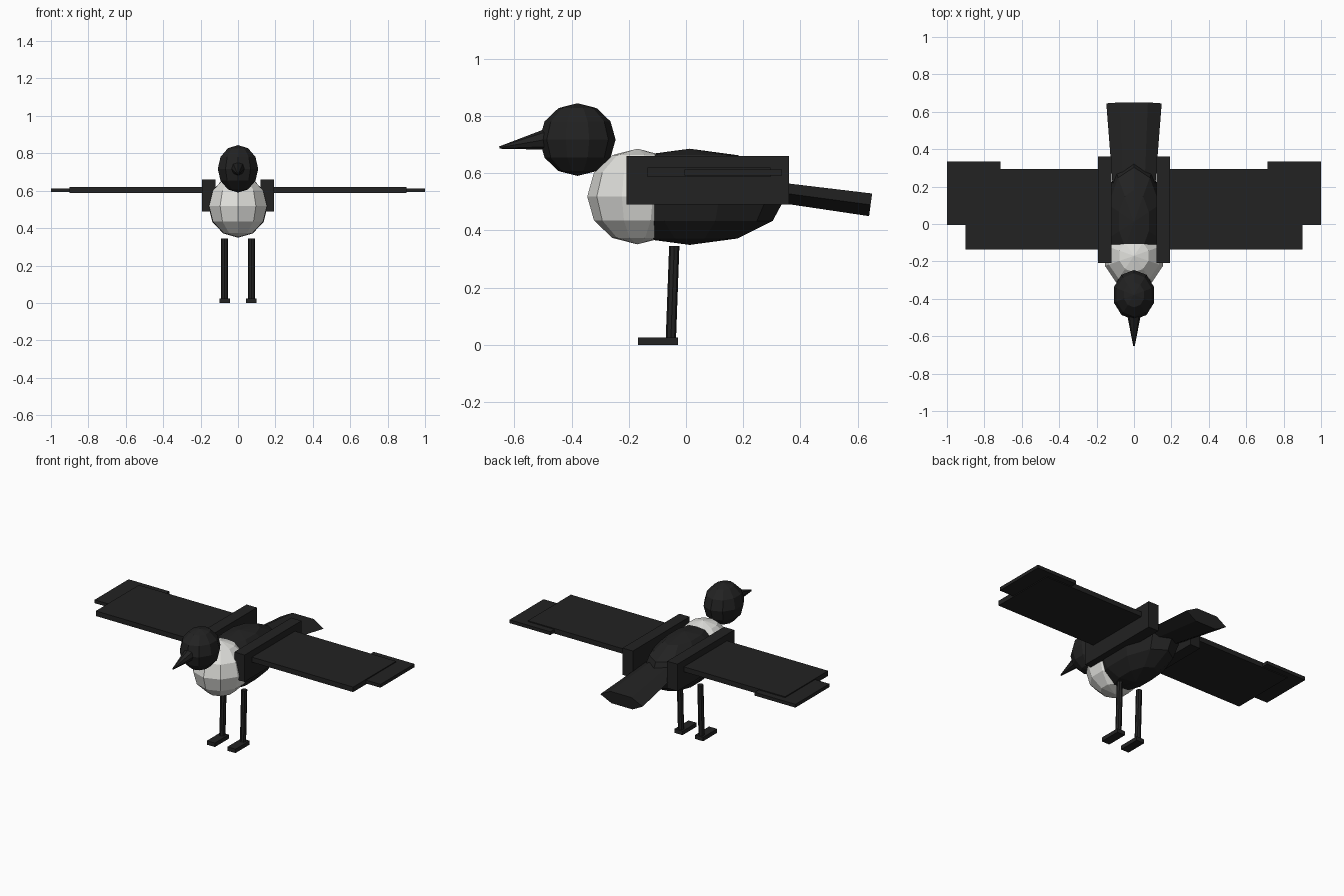
import bpy, bmesh, math
from mathutils import Vector, Matrix

if "Cube" in bpy.data.objects:
    bpy.data.objects.remove(bpy.data.objects["Cube"])


def material(name, value):
    m = bpy.data.materials.new(name)
    m.diffuse_color = (*value, 1)
    m.use_nodes = True
    m.node_tree.nodes["Principled BSDF"].inputs["Base Color"].default_value = m.diffuse_color
    return m


BLACK = material("black_plumage", (0.016, 0.016, 0.016))
WHITE = material("white_breast", (0.75, 0.75, 0.72))


def finish(name, bm, mat):
    bmesh.ops.recalc_face_normals(bm, faces=bm.faces)
    me = bpy.data.meshes.new(name)
    bm.to_mesh(me)
    bm.free()
    me.materials.append(mat)
    ob = bpy.data.objects.new(name, me)
    bpy.context.collection.objects.link(ob)
    return ob


def box(name, lo, hi, mat=BLACK):
    bm = bmesh.new()
    bmesh.ops.create_cube(bm, size=1)
    for v in bm.verts:
        v.co = [(l + h) / 2 + c * (h - l) for c, l, h in zip(v.co, lo, hi)]
    return finish(name, bm, mat)


def ball(name, centre, half, mat=BLACK):
    """Faceted ellipsoid with a vertex column on the front and back."""
    bm = bmesh.new()
    bmesh.ops.create_uvsphere(bm, u_segments=10, v_segments=6, radius=1)
    if max(v.co.x for v in bm.verts) > 0.999:
        bmesh.ops.rotate(bm, verts=bm.verts, matrix=Matrix.Rotation(math.pi / 2, 3, 'Z'))
    top = [max(abs(v.co[i]) for v in bm.verts) for i in range(3)]
    for v in bm.verts:
        v.co = [centre[i] + v.co[i] / top[i] * half[i] for i in range(3)]
    return finish(name, bm, mat)


def taper(name, a, b, ra, rb, sides, mat=BLACK):
    """Closed elliptical frustum from a to b; radii are (width, depth)."""
    a, b = Vector(a), Vector(b)
    u = Vector((1, 0, 0))
    w = (b - a).normalized().cross(u)
    bm = bmesh.new()
    rings = []
    for p, r in ((a, ra), (b, rb)):
        rings.append([bm.verts.new(p + u * r[0] * math.cos(t) + w * r[1] * math.sin(t))
                      for t in (2 * math.pi * i / sides for i in range(sides))])
    for i in range(sides):
        j = (i + 1) % sides
        bm.faces.new((rings[0][i], rings[0][j], rings[1][j], rings[1][i]))
    for r in rings:
        bm.faces.new(r)
    return finish(name, bm, mat)


# Body, breast and head
ball("body", (0, 0.013, 0.517), (0.158, 0.335, 0.168))
ball("breast", (0, -0.17, 0.518), (0.155, 0.175, 0.167), WHITE)
ball("head", (0, -0.379, 0.717), (0.108, 0.133, 0.127))

# Beak and tail
taper("beak", (0, -0.485, 0.718), (0, -0.652, 0.689), (0.037, 0.037), (0.004, 0.004), 8)
taper("tail", (0, 0.22, 0.546), (0, 0.645, 0.489), (0.115, 0.039), (0.148, 0.046), 6)

# Wings and legs on both sides
for side, s in (("left", 1), ("right", -1)):
    def side_box(name, x0, x1, y0, y1, z0, z1):
        xs = sorted((s * x0, s * x1))
        box(f"{side}_{name}", (xs[0], y0, z0), (xs[1], y1, z1))

    side_box("wing_root", 0.12, 0.192, -0.208, 0.36, 0.49, 0.66)
    side_box("wing", 0.15, 0.9, -0.135, 0.295, 0.587, 0.619)
    side_box("wing_tip", 0.715, 1.0, -0.005, 0.335, 0.592, 0.613)
    side_box("foot", 0.044, 0.1, -0.168, -0.028, 0.0, 0.025)
    taper(f"{side}_leg", (s * 0.072, -0.053, 0.015), (s * 0.072, -0.041, 0.345),
          (0.018, 0.018), (0.018, 0.018), 8)
